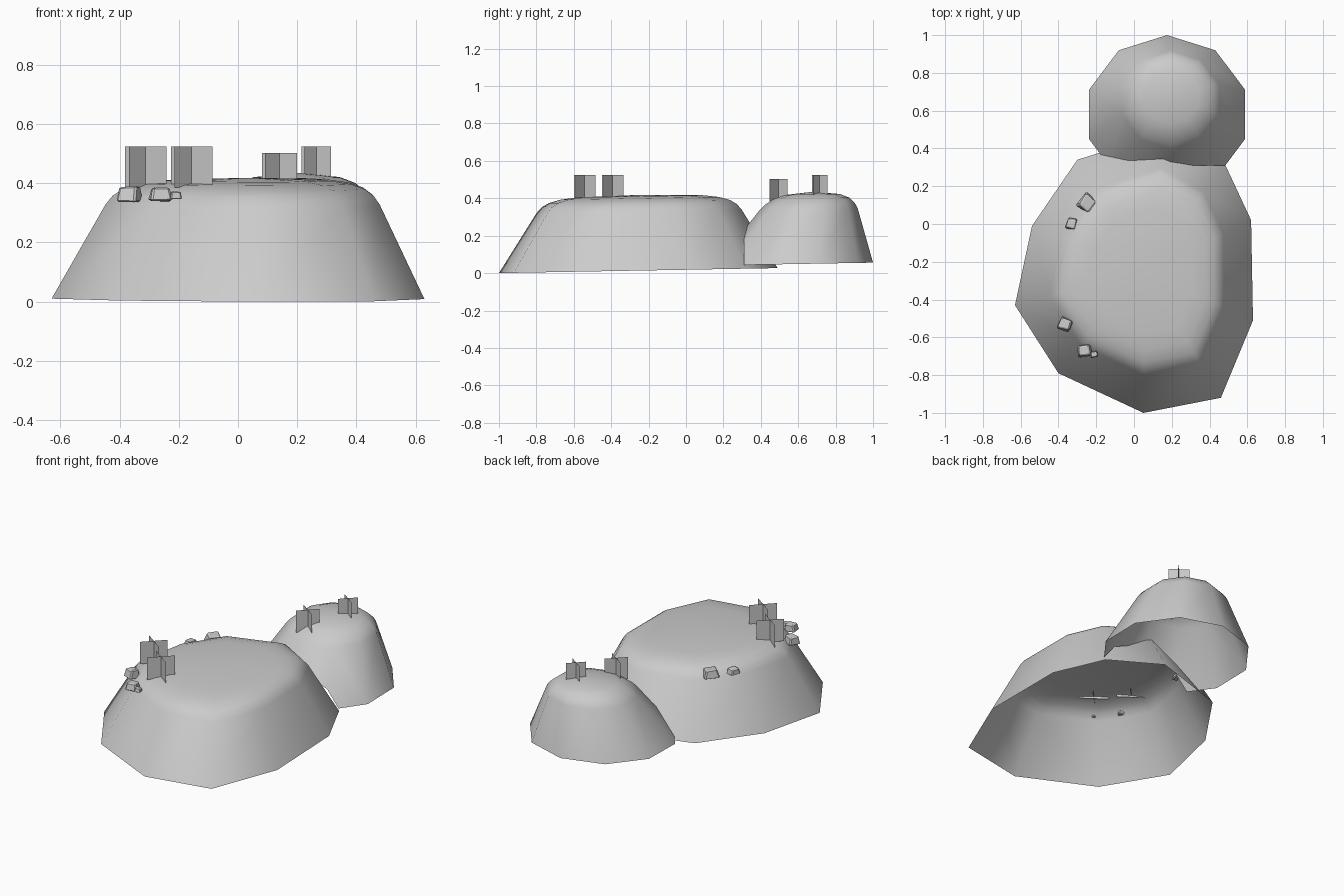
import bpy, bmesh, math, random
from mathutils import Vector, Matrix

if "Cube" in bpy.data.objects:
    bpy.data.objects.remove(bpy.data.objects["Cube"])

random.seed(4)


def finish(bm, name, smooth=False):
    mesh = bpy.data.meshes.new(name)
    bm.to_mesh(mesh)
    bm.free()
    for p in mesh.polygons:
        p.use_smooth = smooth
    ob = bpy.data.objects.new(name, mesh)
    bpy.context.collection.objects.link(ob)
    return ob


def mound(outline, base_c, top_c, rings, peak, tilt, trim_y=None):
    """Open-bottomed dome: outline scaled through (scale, z) rings to a peak."""
    bm = bmesh.new()
    base_c, top_c = Vector(base_c), Vector(top_c)
    lift = lambda y: tilt * (y + 1)
    z0 = rings[0][1]
    loops = []
    for s, z in rings:
        c = base_c.lerp(top_c, min(1, (z - z0) / (peak - z0)))
        loop = []
        for p in outline:
            q = c + (Vector(p) - base_c) * s
            loop.append(bm.verts.new((q.x, q.y, z + lift(q.y))))
        loops.append(loop)
    n = len(outline)
    for a, b in zip(loops, loops[1:]):
        for i in range(n):
            j = (i + 1) % n
            bm.faces.new((a[i], a[j], b[j], b[i]))
    tip = bm.verts.new((top_c.x, top_c.y, peak + lift(top_c.y)))
    for i in range(n):
        bm.faces.new((loops[-1][i], loops[-1][(i + 1) % n], tip))
    if trim_y is not None:
        bmesh.ops.bisect_plane(bm, geom=bm.verts[:] + bm.edges[:] + bm.faces[:],
                               plane_co=(0, trim_y, 0), plane_no=(0, 1, 0),
                               clear_inner=True)
    return bm


# large mound
big = [(.05, -1), (.46, -.92), (.63, -.51), (.62, .02), (.48, .32),
       (.18, .49), (-.30, .34), (-.54, -.01), (-.63, -.43), (-.40, -.79)]
finish(mound(big, (.03, -.24), (.04, -.24),
             [(1, 0), (.735, .318), (.70, .347), (.65, .369), (.57, .386), (.45, .397)],
             .405, .018), "large_mound", True)

# small mound, trimmed where it runs into the large one
small = [(.175 + .435 * math.sin(-i * math.pi / 5), .58 + .42 * math.cos(i * math.pi / 5))
         for i in range(10)]
finish(mound(small, (.175, .58), (.2, .68),
             [(1, .02), (.62, .315), (.57, .34), (.48, .37), (.35, .39)],
             .405, .018, .31), "small_mound", True)


# crossed grass cards
def grass(name, x, y, z0, z1, s):
    bm = bmesh.new()
    for dx, dy in ((.07, -.05), (.057, .057)):
        dx, dy = dx * s, dy * s
        bm.faces.new([bm.verts.new(v) for v in (
            (x - dx, y - dy, z0), (x + dx, y + dy, z0),
            (x + dx, y + dy, z1), (x - dx, y - dy, z1))])
    finish(bm, name)


for i, g in enumerate([(-.312, -.392, .385, .525, 1), (-.157, -.542, .385, .525, 1),
                       (.14, .495, .365, .503, .85), (.265, .715, .42, .525, .71)]):
    grass(f"grass_{i + 1}", *g)


# small loose stones: tapered, jittered blocks
def stone(name, x, y, z, w, d, h, turn):
    bm = bmesh.new()
    bmesh.ops.create_cube(bm, size=1)
    for v in bm.verts:
        if v.co.z > 0:
            v.co.x *= .75
            v.co.y *= .75
        v.co += Vector([random.uniform(-.08, .08) for _ in range(3)])
    bmesh.ops.bevel(bm, geom=bm.edges[:], offset=.1, segments=1, affect='EDGES')
    bm.transform(Matrix.Translation((x, y, z)) @ Matrix.Rotation(math.radians(turn), 4, 'Z')
                 @ Matrix.Diagonal((w, d, h, 1)))
    finish(bm, name)


for i, s in enumerate([(-.365, -.53, .363, .07, .065, .05, -20),
                       (-.265, -.67, .363, .075, .065, .048, 5),
                       (-.21, -.69, .36, .04, .035, .025, 10),
                       (-.25, .11, .37, .08, .09, .045, -35),
                       (-.33, .003, .36, .055, .06, .035, -15)]):
    stone(f"stone_{i + 1}", *s)
